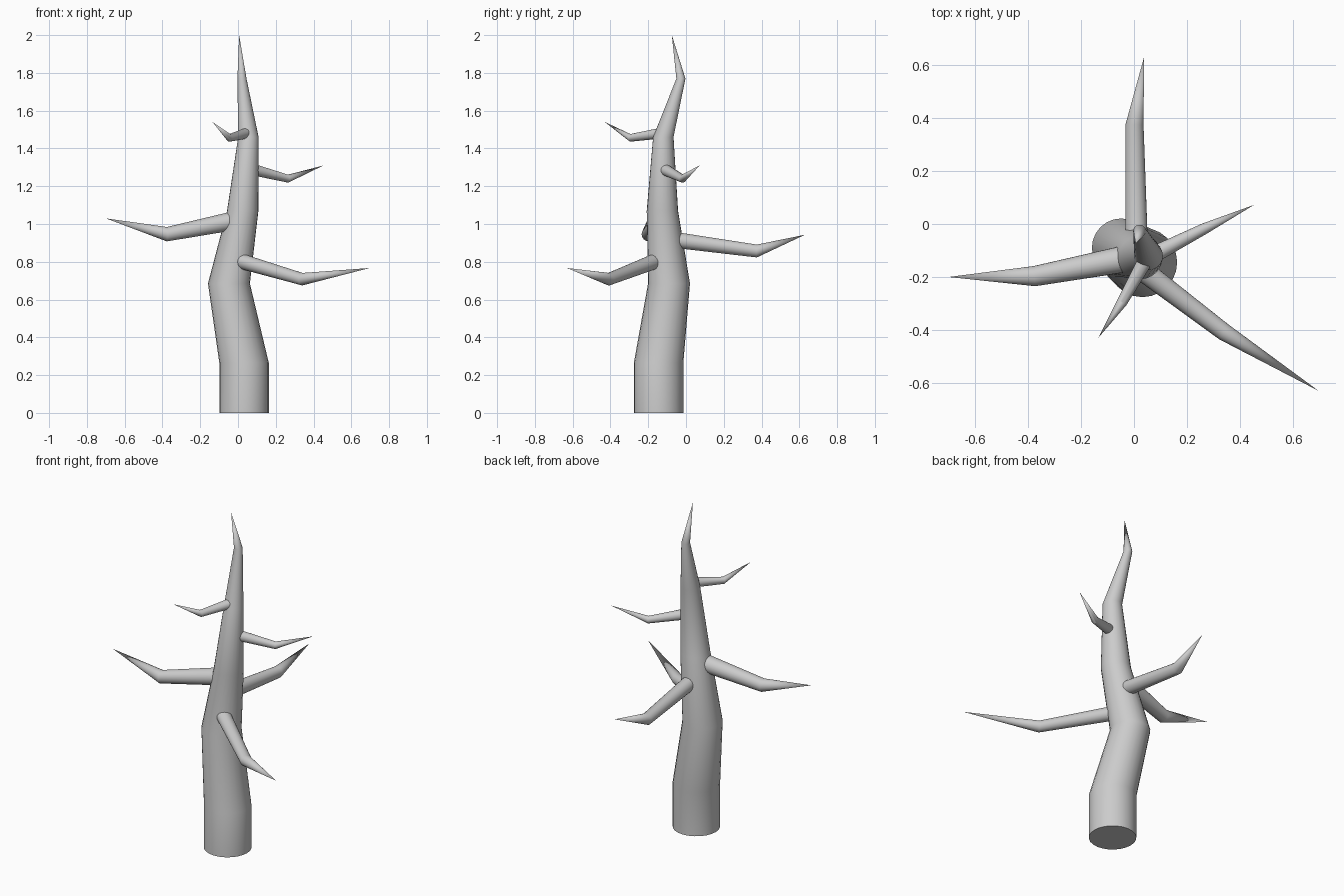
import bpy, bmesh, math
from mathutils import Vector

if "Cube" in bpy.data.objects:
    bpy.data.objects.remove(bpy.data.objects["Cube"])

SIDES = 24


def spike(name, normal, rings, tip):
    """Tapered limb: parallel rings (x, y, z, radius) closing in a point."""
    n = Vector(normal).normalized()
    u = n.orthogonal().normalized()
    v = n.cross(u)
    bm = bmesh.new()
    loops = []
    for x, y, z, r in rings:
        loop = []
        for i in range(SIDES):
            a = 2 * math.pi * i / SIDES
            loop.append(bm.verts.new(Vector((x, y, z)) + r * (math.cos(a) * u + math.sin(a) * v)))
        loops.append(loop)
    top = bm.verts.new(tip)
    bm.faces.new(loops[0][::-1])
    for i in range(SIDES):
        j = (i + 1) % SIDES
        for lo, hi in zip(loops, loops[1:]):
            bm.faces.new((lo[i], lo[j], hi[j], hi[i]))
        bm.faces.new((loops[-1][i], loops[-1][j], top))
    bmesh.ops.recalc_face_normals(bm, faces=bm.faces)
    mesh = bpy.data.meshes.new(name)
    bm.to_mesh(mesh)
    bm.free()
    obj = bpy.data.objects.new(name, mesh)
    bpy.context.collection.objects.link(obj)
    bpy.context.view_layer.objects.active = obj
    obj.select_set(True)
    bpy.ops.object.shade_smooth_by_angle(angle=math.radians(30))
    obj.select_set(False)


# Crooked trunk
spike("trunk", (0, 0, 1), [
    (0.032, -0.145, 0, 0.131),
    (0.032, -0.145, 0.265, 0.131),
    (-0.048, -0.09, 0.685, 0.111),
    (0.025, -0.125, 1.07, 0.083),
    (0.055, -0.12, 1.46, 0.054),
    (0.021, -0.027, 1.77, 0.024),
], (0.006, -0.075, 2.0))

# Branches: start, elbow (each with radius) and tip
branches = {
    "branch_front_right": ((0.0, -0.15, 0.808, 0.042), (0.34, -0.408, 0.708, 0.033), (0.697, -0.63, 0.767)),
    "branch_left": ((0.0, -0.125, 1.022, 0.052), (-0.377, -0.197, 0.946, 0.038), (-0.70, -0.20, 1.03)),
    "branch_back": ((0.01, -0.09, 0.92, 0.043), (0.002, 0.375, 0.857, 0.034), (0.038, 0.63, 0.943)),
    "branch_right": ((0.05, -0.128, 1.296, 0.033), (0.265, -0.018, 1.24, 0.021), (0.453, 0.072, 1.31)),
    "branch_front_left": ((0.05, -0.125, 1.482, 0.029), (-0.045, -0.295, 1.456, 0.02), (-0.135, -0.43, 1.54)),
}
for name, (start, elbow, tip) in branches.items():
    direction = Vector(tip) - Vector(start[:3])
    direction.z = 0
    spike(name, direction, [start, elbow], tip)
